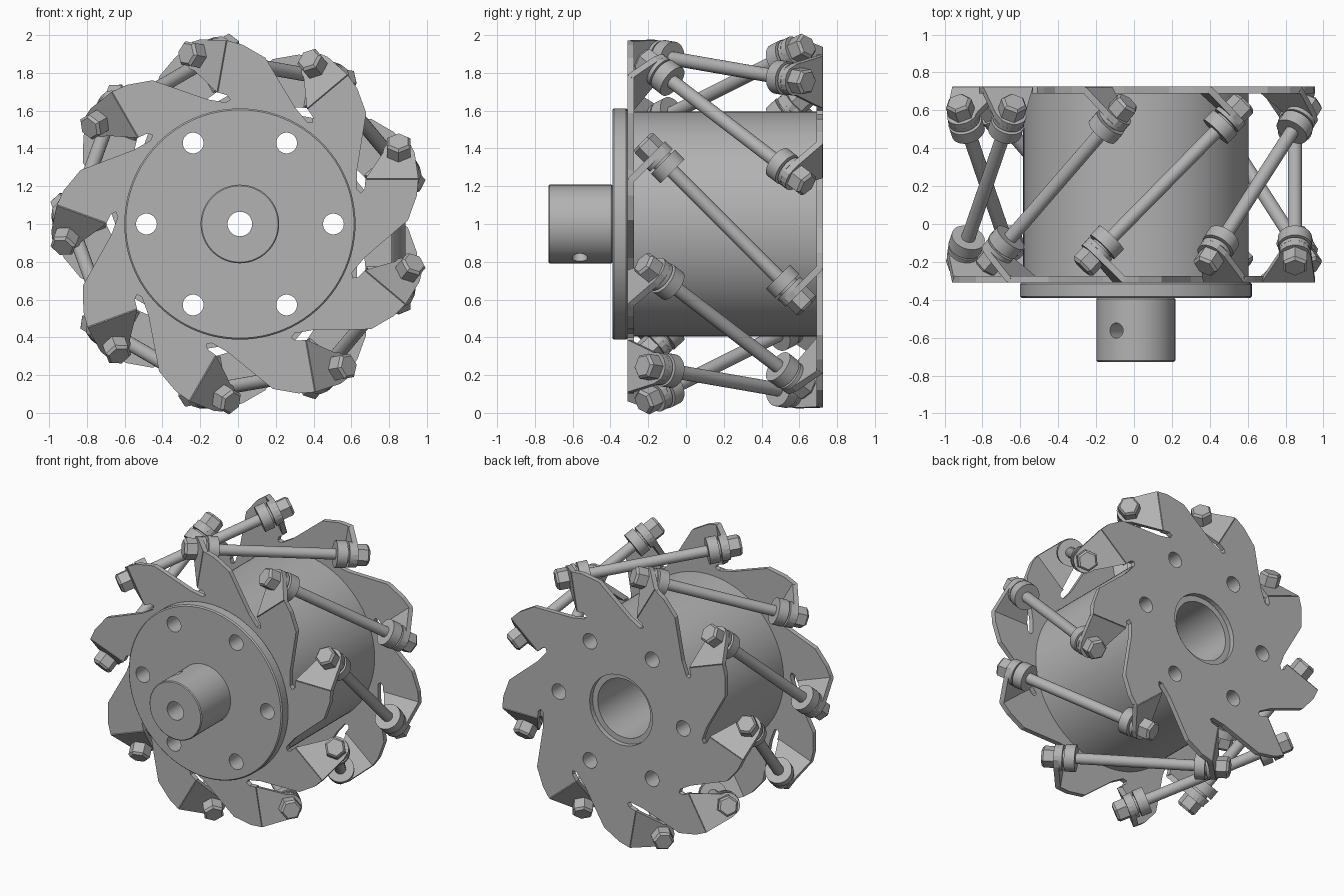
import bpy, bmesh
from math import pi, cos, sin, radians
from mathutils import Matrix, Vector

if "Cube" in bpy.data.objects:
    bpy.data.objects.remove(bpy.data.objects["Cube"])

TEETH = 9
STEP = 2 * pi / TEETH
ROLL_R = 0.84          # distance of roller axes from the wheel axis
SHEET = 0.035          # sheet metal thickness
HALF = 0.5175          # half the distance between outer plate faces
CENTER = Matrix.Translation((0.01, 0.2075, 1.0))
ALONG_Y = Matrix.Rotation(pi / 2, 4, 'X')

steel = bpy.data.materials.new("steel_grey")
steel.use_nodes = True
grey = (0.45, 0.45, 0.45, 1)
steel.diffuse_color = grey
steel.node_tree.nodes["Principled BSDF"].inputs["Base Color"].default_value = grey


def add_object(name, mesh, matrix):
    ob = bpy.data.objects.new(name, mesh)
    bpy.context.collection.objects.link(ob)
    ob.matrix_world = matrix
    return ob


def finish(bm, name):
    bmesh.ops.recalc_face_normals(bm, faces=bm.faces)
    mesh = bpy.data.meshes.new(name)
    bm.to_mesh(mesh)
    bm.free()
    mesh.materials.append(steel)
    return mesh


def add_cylinder(bm, radius, z0, z1, matrix=Matrix(), sides=48, top=None):
    bmesh.ops.create_cone(bm, cap_ends=True, segments=sides, radius1=radius,
                          radius2=radius if top is None else top, depth=z1 - z0,
                          matrix=matrix @ Matrix.Translation((0, 0, (z0 + z1) / 2)))


def add_prism(bm, points, z0, z1, matrix=Matrix()):
    face = bm.faces.new([bm.verts.new(matrix @ Vector((x, y, z0))) for x, y in points])
    up = matrix.to_3x3() @ Vector((0, 0, z1 - z0))
    out = bmesh.ops.extrude_face_region(bm, geom=[face], use_keep_orig=True)
    bmesh.ops.translate(bm, vec=up, verts=[g for g in out["geom"] if isinstance(g, bmesh.types.BMVert)])


def turned(name, radius, y0, y1, chamfer=0.0):
    """Round solid along the wheel axis, y measured from the middle."""
    bm = bmesh.new()
    add_cylinder(bm, radius, -y1, -y0, ALONG_Y, 96)
    if chamfer:
        rims = [e for e in bm.edges if abs(e.verts[0].co.y - e.verts[1].co.y) < 1e-4]
        bmesh.ops.bevel(bm, geom=rims, offset=chamfer, segments=1, affect='EDGES')
    return add_object(name, finish(bm, name), CENTER)


def cut(ob, holes):
    """Holes are (radius, start, end, matrix) in wheel space."""
    bm = bmesh.new()
    for radius, z0, z1, matrix in holes:
        add_cylinder(bm, radius, z0, z1, matrix, 40)
    cutter = add_object("cutter", finish(bm, "cutter"), ob.matrix_world.copy())
    cutter.hide_render = True
    mod = ob.modifiers.new("holes", 'BOOLEAN')
    mod.object, mod.operation, mod.solver = cutter, 'DIFFERENCE', 'EXACT'
    bpy.context.view_layer.update()
    result = bpy.data.meshes.new_from_object(ob.evaluated_get(bpy.context.evaluated_depsgraph_get()))
    ob.modifiers.clear()
    ob.data = result
    bpy.data.objects.remove(cutter)


def smooth(ob):
    bpy.ops.object.select_all(action='DESELECT')
    ob.select_set(True)
    bpy.context.view_layer.objects.active = ob
    bpy.ops.object.shade_smooth_by_angle(angle=radians(30))


def spoke_frame(k, rear=False):
    flip = Matrix.Rotation(pi if rear else 0, 4, 'X')
    return Matrix.Rotation(-STEP * k, 4, 'Y') @ flip


# Local z runs along the roller axis, local x points outwards
ROLLER = Matrix.Translation((ROLL_R, 0, 0)) @ Matrix.Rotation(pi / 4, 4, 'X')

bolt_circle = [(0.055, -1, 1, Matrix.Translation((0.495 * cos(i * pi / 3), 0, 0.495 * sin(i * pi / 3))) @ ALONG_Y)
               for i in range(6)]

# Drum, flange and shaft hub
drum = turned("drum", 0.595, -HALF + SHEET, HALF - SHEET)
cut(drum, bolt_circle + [(0.21, -1, 1, ALONG_Y)])
flange = turned("flange", 0.612, -0.597, -HALF, 0.008)
cut(flange, bolt_circle + [(0.065, -1, 1, ALONG_Y)])
hub = turned("shaft_hub", 0.208, -0.935, -0.597, 0.006)
cross = Matrix.Translation((0, -0.77, 0)) @ Matrix.Rotation(radians(-30), 4, 'Y')
cut(hub, [(0.065, -2, 2, ALONG_Y)])
cut(hub, [(0.04, -1, 1, cross)])

# Toothed plate: one tooth outline repeated round the wheel
tooth = [(0.89, 0.02), (0.937, 0.15), (0.945, 0.235), (0.665, 0.235), (0.66, 0.185),
         (0.64, 0.165), (0.62, 0.185), (0.62, 0.285)]
outline = []
for k in range(TEETH):
    c, s = cos(STEP * k), sin(STEP * k)
    outline += [(r * c - t * s, r * s + t * c) for r, t in tooth]
bm = bmesh.new()
add_prism(bm, outline, HALF - SHEET, HALF, ALONG_Y)
plate = add_object("front_plate", finish(bm, "toothed_plate"), CENTER)
cut(plate, bolt_circle + [(0.25, -1, 1, ALONG_Y)])

# Bent tabs with rounded ends, square to the roller axes
tab = [(0.105, -0.195), (-0.175, -0.195), (-0.082, 0.0)]
tab += [(-0.085 * cos(a), 0.085 * sin(a)) for a in (radians(d) for d in range(20, 150, 20))]
tab += [(0.085, 0.0)]
bm = bmesh.new()
bm.from_mesh(plate.data)
for k in range(TEETH):
    add_prism(bm, tab, 0.5, 0.5 + SHEET, spoke_frame(k) @ ROLLER)
plate.data = finish(bm, "toothed_plate")
rear_plate = add_object("rear_plate", plate.data, CENTER @ spoke_frame(0, True))


# Roller axle hardware, sharing one mesh per part
def part_mesh(name, *sections):
    bm = bmesh.new()
    for radius, z0, z1, sides, top in sections:
        add_cylinder(bm, radius, z0, z1, sides=sides, top=top)
    return finish(bm, name)


rod = part_mesh("rod", (0.037, -0.55, 0.55, 24, None))
collar = part_mesh("collar", (0.09, 0.395, 0.465, 32, None), (0.06, 0.465, 0.478, 24, None),
                   (0.085, 0.478, 0.5, 32, None))
bolt = part_mesh("bolt", (0.072, 0.535, 0.605, 6, None), (0.072, 0.605, 0.62, 6, 0.058))

parts = [drum, flange, hub]
for k in range(TEETH):
    parts.append(add_object(f"axle_rod_{k + 1}", rod, CENTER @ spoke_frame(k) @ ROLLER))
    for side, rear in (("front", False), ("rear", True)):
        matrix = CENTER @ spoke_frame(k, rear) @ ROLLER
        parts.append(add_object(f"{side}_collar_{k + 1}", collar, matrix))
        add_object(f"{side}_bolt_{k + 1}", bolt, matrix)
for ob in parts:
    smooth(ob)
